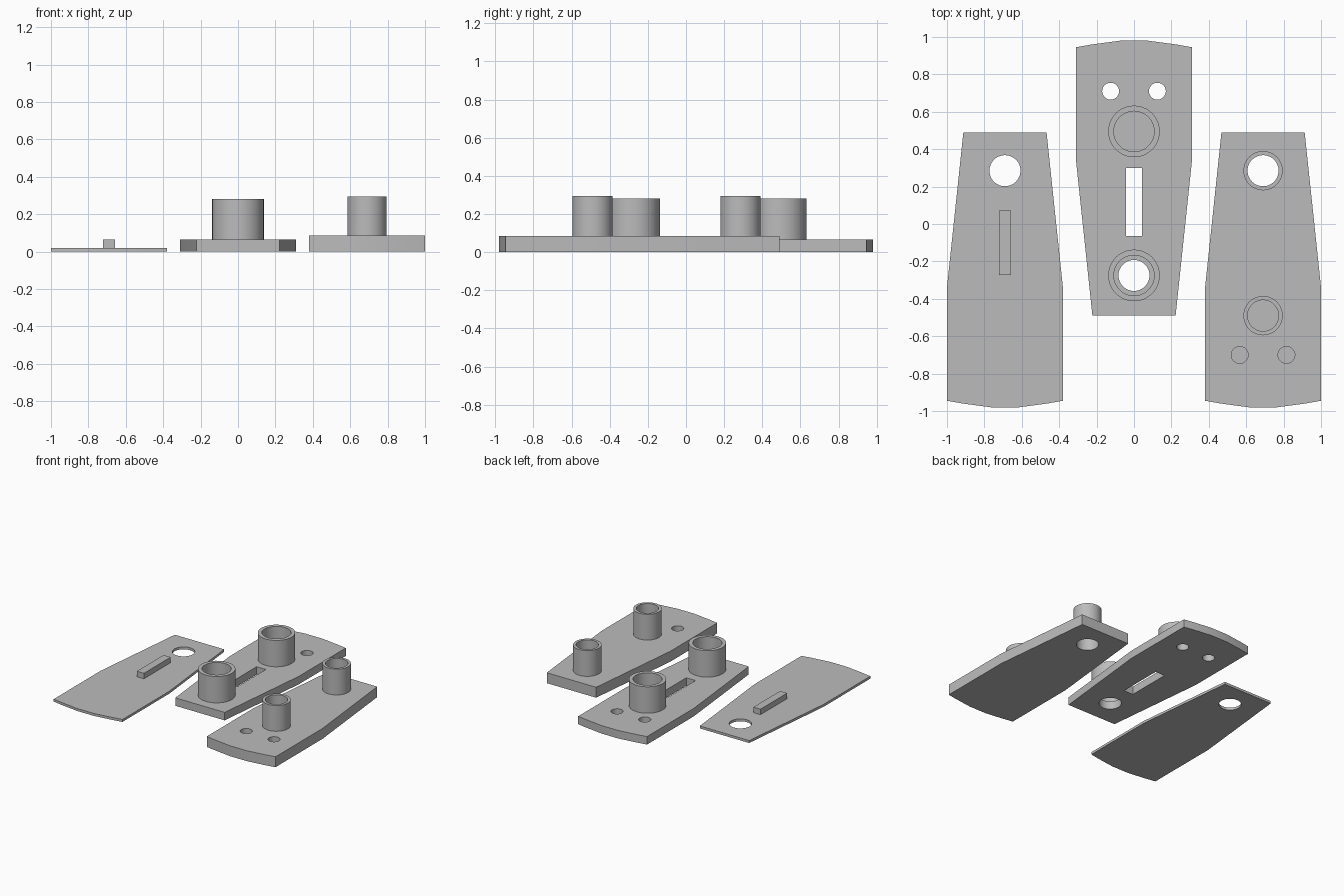
import bpy
import bmesh
import math

default = bpy.data.objects.get("Cube")
if default:
    bpy.data.objects.remove(default, do_unlink=True)

grey = bpy.data.materials.new("plain grey")
grey.use_nodes = True
colour = (0.5, 0.5, 0.5, 1)
grey.diffuse_color = colour
grey.node_tree.nodes["Principled BSDF"].inputs["Base Color"].default_value = colour


def prism(name, points, bottom, top):
    """Extrude a flat outline between two heights."""
    bm = bmesh.new()
    face = bm.faces.new([bm.verts.new((x, y, bottom)) for x, y in points])
    ext = bmesh.ops.extrude_face_region(bm, geom=[face])
    verts = [v for v in ext["geom"] if isinstance(v, bmesh.types.BMVert)]
    bmesh.ops.translate(bm, verts=verts, vec=(0, 0, top - bottom))
    bmesh.ops.recalc_face_normals(bm, faces=bm.faces)
    mesh = bpy.data.meshes.new(name)
    bm.to_mesh(mesh)
    bm.free()
    mesh.materials.append(grey)
    obj = bpy.data.objects.new(name, mesh)
    bpy.context.collection.objects.link(obj)
    return obj


def circle(x, y, r, n=48):
    return [(x + r * math.cos(math.tau * i / n), y + r * math.sin(math.tau * i / n))
            for i in range(n)]


def rectangle(x, y, half_x, half_y):
    return [(x - half_x, y - half_y), (x + half_x, y - half_y),
            (x + half_x, y + half_y), (x - half_x, y + half_y)]


def combine(obj, operation, points, bottom, top):
    """Join or cut a prism, then discard the helper."""
    helper = prism("helper", points, bottom, top)
    helper.hide_render = True
    mod = obj.modifiers.new("shape", "BOOLEAN")
    mod.operation = operation
    mod.solver = "EXACT"
    mod.object = helper
    bpy.context.view_layer.objects.active = obj
    bpy.ops.object.modifier_apply(modifier=mod.name)
    bpy.data.objects.remove(helper, do_unlink=True)


def plate(name, x, thickness, flip=1):
    """Tapered plate with a gently bowed wide end."""
    half = [(0.2225, 0.49), (0.31, -0.34), (0.31, -0.945), (0.225, -0.96), (0.075, -0.98)]
    outline = half + [(-px, py) for px, py in reversed(half)]
    return prism(name, [(x + px, flip * py) for px, py in outline], 0, thickness)


def tube(obj, x, y, outer, inner, floor, top):
    combine(obj, "UNION", circle(x, y, outer), floor / 2, top)
    combine(obj, "DIFFERENCE", circle(x, y, inner), floor, top + 0.1)


def hole(obj, points, bottom=-0.1):
    combine(obj, "DIFFERENCE", points, bottom, 0.5)


# Thin cover with one hole and a locating rib
cover = plate("thin_cover", -0.69, 0.02)
hole(cover, circle(-0.69, 0.285, 0.083))
combine(cover, "UNION", rectangle(-0.69, -0.1, 0.032, 0.172), 0.01, 0.065)

# Slotted middle plate with two wide sockets
middle = plate("slotted_plate", 0, 0.065, flip=-1)
for y in (0.495, -0.275):
    tube(middle, 0, y, 0.138, 0.108, 0.065, 0.28)
hole(middle, circle(0, -0.275, 0.083))
hole(middle, rectangle(0, 0.118, 0.042, 0.182))
for x in (-0.125, 0.125):
    hole(middle, circle(x, 0.71, 0.045))

# Thick base with two narrow sockets and blind pin holes
base = plate("thick_base", 0.69, 0.085)
for y in (0.285, -0.49):
    tube(base, 0.69, y, 0.105, 0.083, 0.085, 0.295)
hole(base, circle(0.69, 0.285, 0.083))
for x in (-0.125, 0.125):
    hole(base, circle(0.69 + x, -0.7, 0.045), bottom=0.04)

# Smooth the round walls while keeping crisp edges
for obj in (cover, middle, base):
    bpy.ops.object.select_all(action="DESELECT")
    obj.select_set(True)
    bpy.context.view_layer.objects.active = obj
    bpy.ops.object.shade_smooth_by_angle(angle=math.radians(20))
